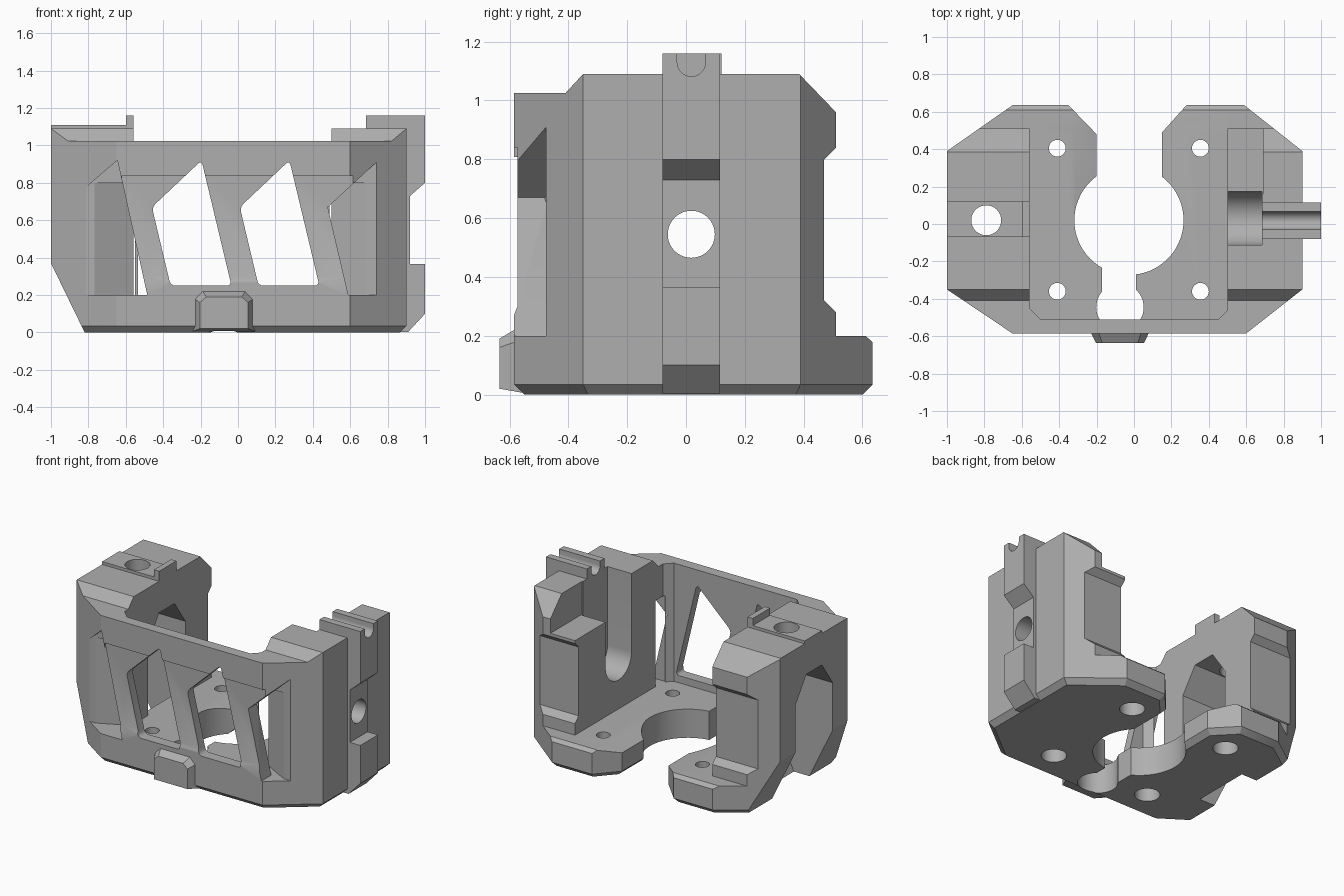
import bpy, bmesh, math
from mathutils import Vector

if "Cube" in bpy.data.objects:
    bpy.data.objects.remove(bpy.data.objects["Cube"])

grey = bpy.data.materials.new("plain grey")
grey.use_nodes = True
grey.diffuse_color = (0.43, 0.43, 0.43, 1)
grey.node_tree.nodes["Principled BSDF"].inputs["Base Color"].default_value = (0.43, 0.43, 0.43, 1)

PLACE = {
    "x": lambda u, v, w: Vector((w, u, v)),
    "y": lambda u, v, w: Vector((u, w, v)),
    "z": lambda u, v, w: Vector((u, v, w)),
}


def prism(name, axis, pts, lo, hi, corner=0.0, foot=0.0):
    """Extrude a profile along an axis; corner rounds its sides, foot chamfers its lower rim."""
    bm = bmesh.new()
    put = PLACE[axis]
    a = [bm.verts.new(put(u, v, lo)) for u, v in pts]
    b = [bm.verts.new(put(u, v, hi)) for u, v in pts]
    n = len(pts)
    bm.faces.new(a)
    bm.faces.new(b)
    sides = [bm.faces.new((a[i], a[(i + 1) % n], b[(i + 1) % n], b[i])) for i in range(n)]
    bmesh.ops.recalc_face_normals(bm, faces=bm.faces)
    if corner:
        edges = [bm.edges.get((p, q)) for p, q in zip(a, b)]
        bmesh.ops.bevel(bm, geom=edges, offset=corner, segments=4, affect="EDGES", profile=0.5)
    if foot:
        edges = [bm.edges.get((a[i], a[(i + 1) % n])) for i in range(n)]
        bmesh.ops.bevel(bm, geom=edges, offset=foot, segments=1, affect="EDGES")
    mesh = bpy.data.meshes.new(name)
    bm.to_mesh(mesh)
    bm.free()
    mesh.materials.append(grey)
    ob = bpy.data.objects.new(name, mesh)
    bpy.context.collection.objects.link(ob)
    return ob


def box(x0, x1, y0, y1, z0, z1):
    return prism("box", "z", [(x0, y0), (x1, y0), (x1, y1), (x0, y1)], z0, z1)


def arc(cu, cv, r, start=0, end=360, steps=40):
    last = steps if end - start == 360 else steps - 1
    return [(cu + r * math.cos(math.radians(start + (end - start) * i / last)),
             cv + r * math.sin(math.radians(start + (end - start) * i / last)))
            for i in range(steps)]


def combine(tool, how="DIFFERENCE"):
    tool.hide_render = True
    mod = body.modifiers.new("combine", "BOOLEAN")
    mod.operation, mod.object, mod.solver = how, tool, "EXACT"
    bpy.context.view_layer.objects.active = body
    bpy.ops.object.modifier_apply(modifier=mod.name)
    bpy.data.objects.remove(tool)


# Outer body: plan outline with a gap at the back
body = prism("mount_body", "z", [
    (-1, -0.35), (-0.65, -0.585), (0.6, -0.585), (0.9, -0.35), (0.9, 0.39), (0.59, 0.635),
    (0.28, 0.635), (0.15, 0.49), (0.15, 0.2), (-0.2, 0.2), (-0.2, 0.48), (-0.35, 0.635),
    (-0.65, 0.635), (-1, 0.39)], 0, 1.3, foot=0.035)

# Side silhouette of walls, back recess and foot
combine(prism("side_profile", "x", [
    (-0.7, -0.1), (-0.7, 1.025), (-0.41, 1.025), (-0.35, 1.09), (0.385, 1.09), (0.51, 0.96),
    (0.51, 0.84), (0.47, 0.8), (0.47, 0.32), (0.51, 0.28), (0.51, 0.2), (0.61, 0.2),
    (0.65, 0.165), (0.65, -0.1)], -1.2, 1.2), "INTERSECT")

# Inner cavity above the floor
combine(prism("cavity", "z", [
    (-0.56, 0.8), (-0.56, -0.45), (-0.5, -0.51), (0.45, -0.51), (0.5, -0.46), (0.5, 0.8)], 0.2, 1.4))

# Sloping floor tips beside the gap
combine(prism("tip_slope", "y", [(-0.32, 0.2), (-0.19, 0.16), (-0.19, 0.3), (-0.32, 0.3)], 0.02, 0.8))
combine(prism("tip_slope", "y", [(0.265, 0.2), (0.14, 0.16), (0.14, 0.3), (0.265, 0.3)], 0.02, 0.8))

# Slanted lower outside of the right wall
combine(prism("lower_slant", "y", [(-1.1, 0.576), (-0.771, -0.1), (-1.1, -0.1)], -1, 1))

# Top rail, lip and left rail
combine(box(-1, -0.56, -0.07, 0.12, 0.95, 1.11), "UNION")
combine(box(-0.6, -0.56, -0.07, 0.12, 0.95, 1.16), "UNION")
combine(prism("rail", "y", [
    (0.68, 1.16), (1, 1.16), (1, 0.8), (0.92, 0.73), (0.92, 0.365), (1, 0.365), (1, 0.1),
    (0.91, 0.003), (0.8, 0.003), (0.8, 0.9), (0.68, 0.9)], -0.08, 0.115), "UNION")

# Front bump
bump = prism("bump", "y", [
    (-0.245, 0.005), (-0.245, 0.19), (-0.2, 0.24), (0.05, 0.24), (0.095, 0.19), (0.095, 0.005)],
    -0.635, -0.55)
for v in bump.data.vertices:
    if v.co.y < -0.6:
        v.co.x = -0.075 + (v.co.x + 0.075) * 0.76
        v.co.z = min(max(v.co.z, 0.02), 0.19 if abs(v.co.x + 0.075) < 0.11 else 0.16)
combine(bump, "UNION")

# Floor opening and front keyhole
combine(prism("bore", "z", arc(-0.027, 0.02, 0.292, steps=64), -0.2, 0.4))
combine(box(-0.17, 0.01, -0.4, -0.1, -0.2, 0.23))
combine(prism("keyhole", "z", arc(-0.075, -0.445, 0.127), -0.2, 0.2))

# Screw holes, counterbored from beneath
for x in (-0.41, 0.355):
    for y in (-0.36, 0.405):
        combine(prism("screw", "z", arc(x, y, 0.045, steps=24), -0.2, 0.3))
        combine(prism("counterbore", "z", arc(x, y, 0.08, steps=32), -0.2, 0.1))

# Shallow front panel
combine(prism("panel", "x", [(-0.7, 0.27), (-0.585, 0.27), (-0.573, 0.3), (-0.573, 0.84), (-0.7, 0.84)],
              -0.62, 0.62))

# Slanted windows
for shift in (0, 0.47):
    combine(prism("window", "y", [
        (-0.195 + shift, 0.92), (-0.46 + shift, 0.67), (-0.36 + shift, 0.25), (-0.035 + shift, 0.25)],
        -0.7, -0.475, corner=0.025))
combine(prism("window", "y", [(-0.645, 0.92), (-0.82, 0.77), (-0.82, 0.2), (-0.485, 0.2)], -0.7, -0.475))
combine(prism("window", "y", [(0.74, 0.91), (0.48, 0.67), (0.59, 0.2), (0.74, 0.2)], -0.7, -0.475))
combine(prism("corner_relief", "z", [(-0.77, -0.476), (-0.55, -0.37), (-0.55, -0.476)], 0.2, 0.8))
combine(prism("corner_relief", "z", [(0.69, -0.476), (0.49, -0.37), (0.49, -0.476)], 0.2, 0.8))

# Tunnel and screw hole in the right wall
tunnel = [(-0.19, 0.2), (0.22, 0.2), (0.22, 0.7), (0.1, 0.87), (-0.07, 0.87), (-0.19, 0.7)]
combine(prism("tunnel", "x", tunnel, -1.2, -0.5))
combine(prism("tunnel_floor", "y", [(-1.2, 0.21), (-0.6, 0.21), (-0.7, 0), (-0.7, -0.1), (-1.2, -0.1)],
              -0.19, 0.22))
combine(prism("top_hole", "z", arc(-0.79, 0.02, 0.08), 0.5, 1.3))

# Round-bottomed slot, rear notch, cross hole and groove in the left wall
combine(prism("slot", "x", arc(0.03, 0.545, 0.143, 180, 360, 24) + [(0.173, 1.3), (-0.113, 1.3)], 0.4, 0.685))
combine(box(0.4, 0.69, 0.16, 0.7, 0.86, 1.3))
combine(prism("cross_hole", "x", arc(0.018, 0.545, 0.08), 0.6, 1.2))
combine(prism("groove", "x", arc(0.018, 1.13, 0.048, 180, 360, 20) + [(0.066, 1.3), (-0.03, 1.3)], 0.6, 1.2))

# Smooth the bores while keeping the flat edges crisp
bpy.ops.object.select_all(action="DESELECT")
body.select_set(True)
bpy.context.view_layer.objects.active = body
bpy.ops.object.shade_smooth_by_angle(angle=math.radians(25))
